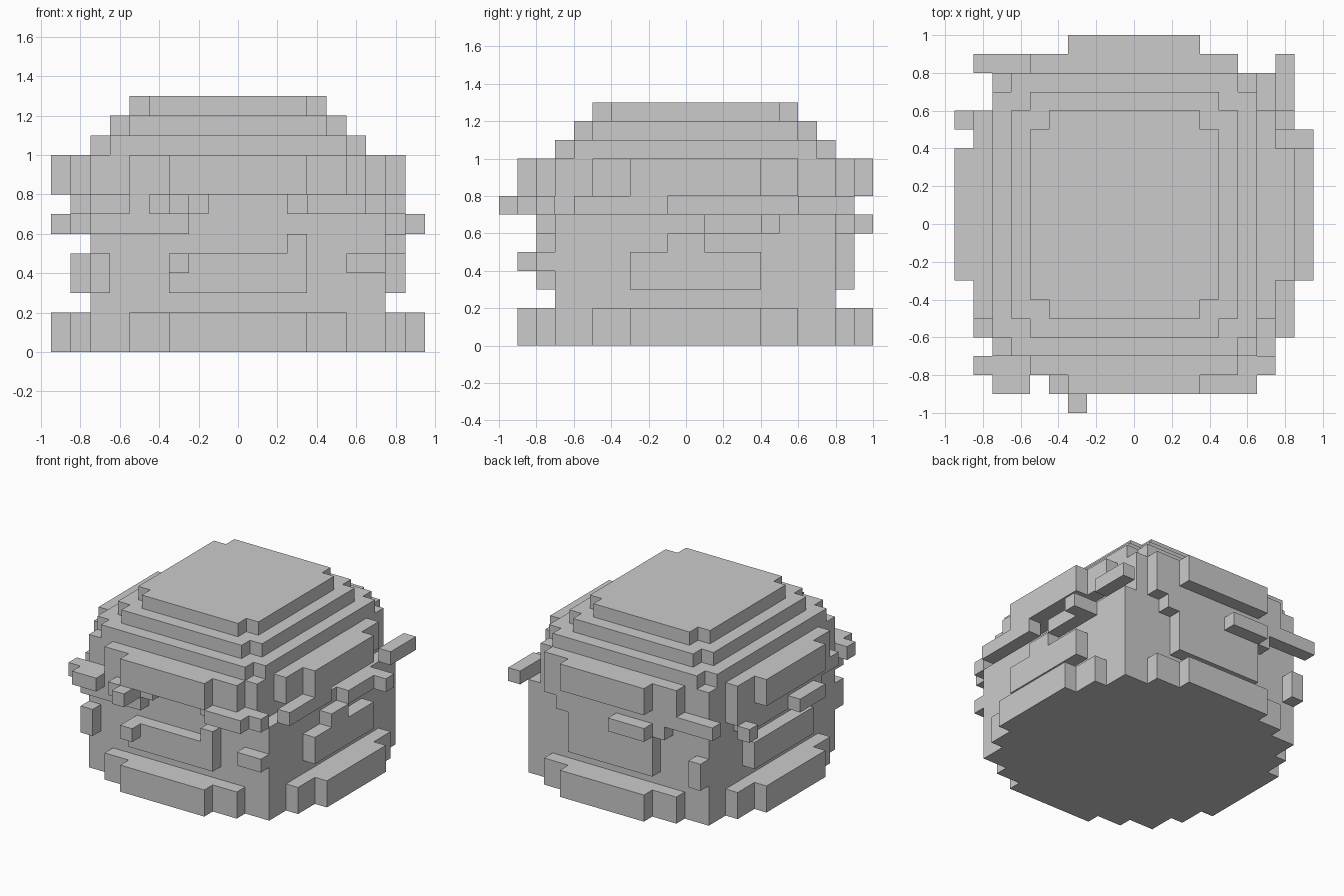
import bpy, bmesh, math

if "Cube" in bpy.data.objects:
    bpy.data.objects.remove(bpy.data.objects["Cube"])

V = 0.1                      # voxel size
OX, OY, CY = -0.95, -1.0, 0.05
owner = {}                   # voxel -> part name


def fill(part, x0, x1, y0, y1, z0, z1):
    """Claim every free voxel inside a box for a part."""
    for i in range(round((x0 - OX) / V), round((x1 - OX) / V)):
        for j in range(round((y0 - OY) / V), round((y1 - OY) / V)):
            for k in range(round(z0 / V), round(z1 / V)):
                owner.setdefault((i, j, k), part)


def disc(part, trim, z0, z1):
    """Stepped round slab; trim shortens it on the right."""
    for n in range(3):
        a, b = .75 + n * V, .75 - 2 * n * V
        fill(part, -a, a - trim, CY - b, CY + b, z0, z1)
        fill(part, -b, min(b, .75 - trim), CY - a, CY + a, z0, z1)


def strip(part, side, t0, t1, depth, z, h=V):
    """Bar on one side of the core: 0 front, 1 right, 2 back, 3 left."""
    near, far = .75 + (depth - 1) * V, .75 + depth * V
    if side in (0, 3):
        near, far = -far, -near
    if side in (0, 2):
        fill(part, t0, t1, CY + near, CY + far, z, z + h)
    else:
        fill(part, near, far, CY + t0, CY + t1, z, z + h)


def build(part):
    """Skin the outer faces of one part's voxels and merge coplanar ones."""
    bm = bmesh.new()
    verts = {}

    def vert(c):
        if c not in verts:
            verts[c] = bm.verts.new((OX + c[0] * V, OY + c[1] * V, c[2] * V))
        return verts[c]

    for cell in [c for c, p in owner.items() if p == part]:
        for ax in range(3):
            for side in (0, 1):
                n = list(cell)
                n[ax] += 2 * side - 1
                if tuple(n) in owner:
                    continue
                quad = []
                for a, b in ((0, 0), (1, 0), (1, 1), (0, 1)):
                    c = list(cell)
                    c[ax] += side
                    c[(ax + 1) % 3] += a
                    c[(ax + 2) % 3] += b
                    quad.append(vert(tuple(c)))
                bm.faces.new(quad if side else quad[::-1])
    bmesh.ops.dissolve_limit(bm, angle_limit=math.radians(1), verts=bm.verts, edges=bm.edges)
    me = bpy.data.meshes.new(part)
    bm.to_mesh(me)
    bm.free()
    bpy.context.collection.objects.link(bpy.data.objects.new(part, me))


# bottom bun
disc("bottom_bun", 0, 0, .2)

# patty: square core with a raised panel on each side
fill("patty", -.75, .75, -.7, .8, .2, .6)
for side in range(4):
    strip("patty", side, -.35, .35, 1, .3, .2)
strip("patty", 0, .25, .35, 1, .5)
strip("patty", 1, -.15, .05, 1, .5)
strip("patty", 2, -.35, .35, 1, .5)

# top bun: stepped base, then shrinking domed layers
disc("top_bun", V, .8, 1)
for n in range(3):
    s, z = n * V, 1 + n * V
    fill("top_bun", s - .75, .65 - s, s - .6, .7 - s, z, z + V)
    fill("top_bun", s - .65, .55 - s, s - .7, .8 - s, z, z + V)

# cheese: filling slab and drips down the patty corners
fill("cheese", -.75, .75, -.7, .8, .6, .7)
fill("cheese", -.75, .65, -.7, .8, .7, .8)
strip("cheese", 0, -.35, -.25, 2, .4)
strip("cheese", 0, .55, .75, 1, .4)
for side in (0, 2):
    strip("cheese", side, -.75, -.65, 1, .3, .2)

# lettuce: ragged rim between the filling and the top bun
for side in (2, 3):
    strip("lettuce", side, -.65, .55, 1, .7)
    strip("lettuce", side, -.45, .45, 1, .6)
    strip("lettuce", side, -.35, -.05, 2, .6)
for side, t0, t1, depth, z in (
        (0, -.85, -.15, 1, .7), (0, -.75, -.25, 1, .6), (0, .25, .75, 1, .7),
        (0, -.75, -.55, 2, .7), (0, -.45, -.25, 2, .7), (0, -.35, -.25, 3, .7),
        (0, .35, .65, 2, .7), (1, -.65, -.15, 1, .7), (1, .05, .45, 1, .6),
        (1, .35, .45, 2, .6), (1, .55, .85, 1, .7), (2, -.85, -.65, 1, .7),
        (3, .45, .55, 2, .6)):
    strip("lettuce", side, t0, t1, depth, z)

for name in ("bottom_bun", "patty", "top_bun", "cheese", "lettuce"):
    build(name)
